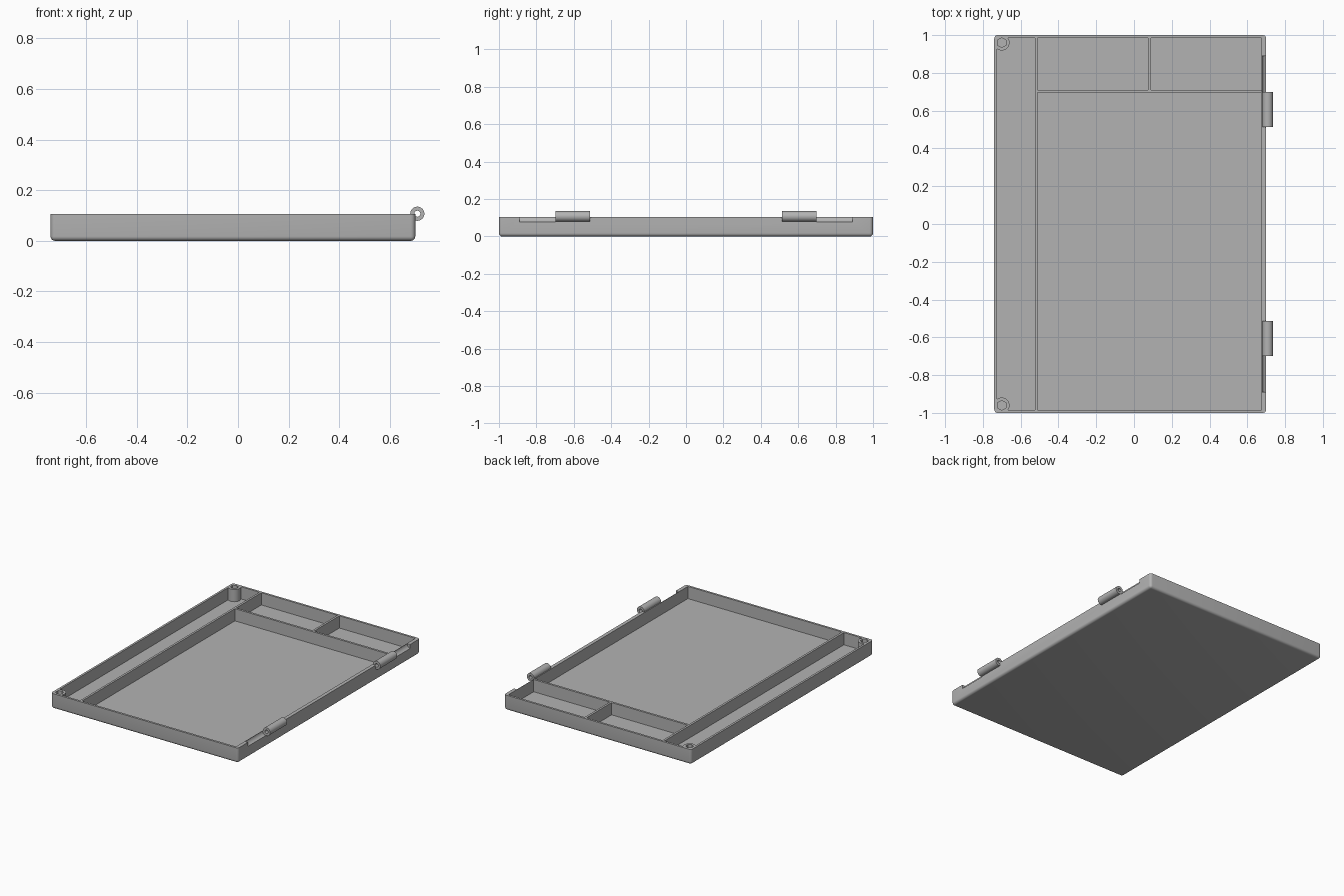
import bpy, bmesh, math
from mathutils import Matrix

cube = bpy.data.objects.get("Cube")
if cube:
    bpy.data.objects.remove(cube, do_unlink=True)

grey = bpy.data.materials.new("plain grey")
grey.use_nodes = True
COLOUR = (0.45, 0.45, 0.45, 1)
grey.diffuse_color = COLOUR
grey.node_tree.nodes["Principled BSDF"].inputs["Base Color"].default_value = COLOUR

HEIGHT, FLOOR, OVER = 0.105, 0.02, 0.2
HINGE_X, HINGE_Z = 0.708, 0.107


def finish(name, bm):
    mesh = bpy.data.meshes.new(name)
    bm.to_mesh(mesh)
    bm.free()
    mesh.materials.append(grey)
    obj = bpy.data.objects.new(name, mesh)
    bpy.context.collection.objects.link(obj)
    return obj


def box(name, x0, x1, y0, y1, z0, z1, rounding=0):
    bm = bmesh.new()
    bmesh.ops.create_cube(bm, size=1)
    bmesh.ops.scale(bm, vec=(x1 - x0, y1 - y0, z1 - z0), verts=bm.verts)
    bmesh.ops.translate(bm, vec=((x0 + x1) / 2, (y0 + y1) / 2, (z0 + z1) / 2), verts=bm.verts)
    if rounding:
        # round everything except the open rim
        edges = [e for e in bm.edges if min(v.co.z for v in e.verts) < z0 + 0.001]
        bmesh.ops.bevel(bm, geom=edges, offset=rounding, segments=5, profile=0.5, affect='EDGES')
    return finish(name, bm)


def cylinder(name, centre, radius, length, sides=32, along_y=False):
    bm = bmesh.new()
    bmesh.ops.create_cone(bm, cap_ends=True, segments=sides, radius1=radius, radius2=radius, depth=length)
    if along_y:
        bmesh.ops.rotate(bm, matrix=Matrix.Rotation(math.pi / 2, 3, 'X'), verts=bm.verts)
    bmesh.ops.translate(bm, vec=centre, verts=bm.verts)
    return finish(name, bm)


def combine(target, tool, operation='DIFFERENCE'):
    mod = target.modifiers.new(operation.title(), 'BOOLEAN')
    mod.operation, mod.solver, mod.object = operation, 'EXACT', tool
    bpy.context.view_layer.objects.active = target
    bpy.ops.object.modifier_apply(modifier=mod.name)
    bpy.data.objects.remove(tool, do_unlink=True)


# Rounded tray body
tray = box("tray", -0.74, 0.70, -1, 1, 0, HEIGHT, 0.018)

# Compartments, leaving walls and dividers between them
long_cell = box("long_cell", -0.725, -0.525, -0.985, 0.985, FLOOR, OVER)
for side in (-1, 1):
    combine(long_cell, cylinder("screw_post", (-0.70, side * 0.96, 0.1), 0.041, 0.4))
combine(tray, long_cell)
for x0, x1, y0, y1 in ((-0.51, 0.675, -0.985, 0.695),
                       (-0.51, 0.075, 0.71, 0.985),
                       (0.09, 0.675, 0.71, 0.985)):
    combine(tray, box("cell", x0, x1, y0, y1, FLOOR, OVER))

for side in (-1, 1):
    # Six-sided hole in each corner post
    combine(tray, cylinder("post_hole", (-0.70, side * 0.96, FLOOR + 0.1), 0.026, 0.2, 6))
    # Hinge knuckle, its pin hole and the groove beside it
    middle = (HINGE_X, side * 0.605, HINGE_Z)
    combine(tray, cylinder("hinge_knuckle", middle, 0.028, 0.185, along_y=True), 'UNION')
    combine(tray, cylinder("pin_hole", middle, 0.012, 0.195, along_y=True))
    groove = (HINGE_X, side * 0.794, HINGE_Z)
    combine(tray, cylinder("hinge_groove", groove, 0.031, 0.193, along_y=True))

bpy.ops.object.select_all(action='DESELECT')
tray.select_set(True)
bpy.context.view_layer.objects.active = tray
bpy.ops.object.shade_smooth_by_angle(angle=math.radians(35))
